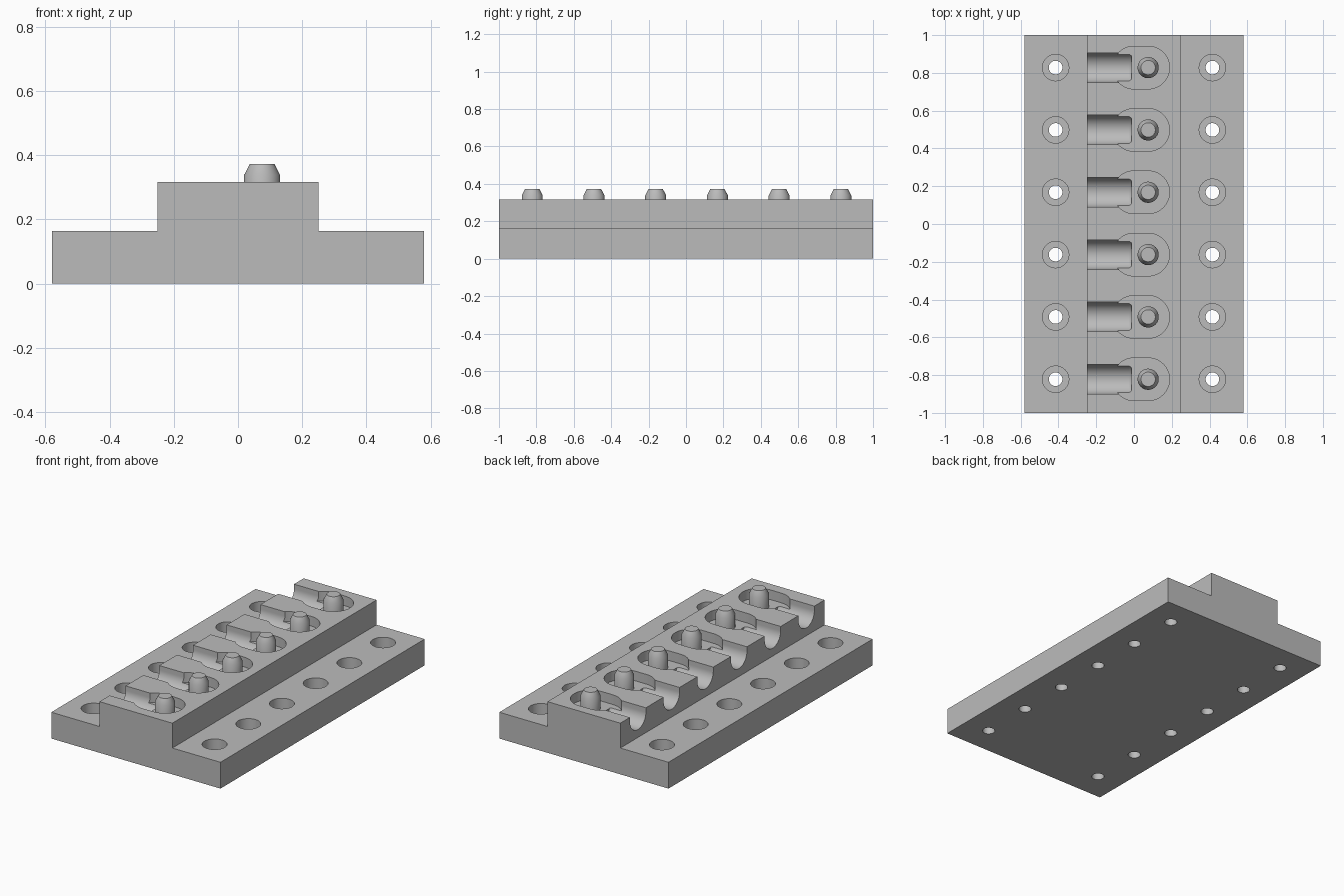
import bpy, bmesh, math
from mathutils import Matrix

if "Cube" in bpy.data.objects:
    bpy.data.objects.remove(bpy.data.objects["Cube"])

HALF_W, LEDGE, TOP, RIDGE = 0.58, 0.163, 0.317, 0.25
PEG_X, FLOOR = 0.075, 0.257
ROWS = [0.828 - 0.33 * i for i in range(6)]

grey = bpy.data.materials.new("plain grey")
grey.use_nodes = True
grey.diffuse_color = (0.5, 0.5, 0.5, 1)
grey.node_tree.nodes["Principled BSDF"].inputs["Base Color"].default_value = grey.diffuse_color


def loft(bm, rings):
    """Skin a list of equal-length rings and cap both ends."""
    loops = [[bm.verts.new(p) for p in ring] for ring in rings]
    n = len(loops[0])
    for a, b in zip(loops, loops[1:]):
        for i in range(n):
            j = (i + 1) % n
            bm.faces.new((a[i], a[j], b[j], b[i]))
    bm.faces.new(loops[0])
    bm.faces.new(loops[-1])


def lathe(bm, x, y, profile, sides=48):
    """Stack of circles (radius, height) about a vertical axis."""
    turn = [math.tau * i / sides for i in range(sides)]
    loft(bm, [[(x + r * math.cos(a), y + r * math.sin(a), z) for a in turn]
              for r, z in profile])


def finish(name, bm):
    bmesh.ops.recalc_face_normals(bm, faces=bm.faces)
    mesh = bpy.data.meshes.new(name)
    bm.to_mesh(mesh)
    bm.free()
    mesh.materials.append(grey)
    ob = bpy.data.objects.new(name, mesh)
    bpy.context.collection.objects.link(ob)
    return ob


def select(ob):
    bpy.ops.object.select_all(action='DESELECT')
    ob.select_set(True)
    bpy.context.view_layer.objects.active = ob


def smooth(ob):
    select(ob)
    bpy.ops.object.shade_smooth_by_angle(angle=math.radians(30))


def cut(target, cutter):
    mod = target.modifiers.new("cut", 'BOOLEAN')
    mod.operation, mod.solver, mod.object = 'DIFFERENCE', 'EXACT', cutter
    cutter.hide_render = True
    select(target)
    bpy.ops.object.modifier_apply(modifier=mod.name)
    bpy.data.objects.remove(cutter)


# Stepped base block: one side profile mirrored and extruded along y
half = [(HALF_W, 0), (HALF_W, LEDGE), (RIDGE, LEDGE), (RIDGE, TOP)]
outline = half + [(-x, z) for x, z in reversed(half)]
bm = bmesh.new()
loft(bm, [[(x, y, z) for x, z in outline] for y in (-1, 1)])
base = finish("stepped_base", bm)

# Counterbored screw holes along both ledges
bm = bmesh.new()
for y in ROWS:
    for x in (-0.415, 0.415):
        lathe(bm, x, y, [(0.036, -0.05), (0.036, 0.08), (0.07, 0.08), (0.07, 0.25)])
cut(base, finish("screw_hole_cutter", bm))

# Rounded pockets around the pegs
bm = bmesh.new()
R = 0.113
for y in ROWS:
    ring = []
    for cx, start in ((PEG_X, -90), (0.0, 90)):
        for i in range(25):
            a = math.radians(start + 7.5 * i)
            ring.append((cx + R * math.cos(a), y + R * math.sin(a)))
    loft(bm, [[(x, v, z) for x, v in ring] for z in (FLOOR, 0.45)])
cut(base, finish("pocket_cutter", bm))

# Round-bottomed grooves from the ridge side into each pocket
bm = bmesh.new()
AXIS = 0.29
for y in ROWS:
    rings = []
    for x, r in ((-0.3, 0.078), (-0.025, 0.078), (-0.013, 0.07)):
        arc = [math.pi + math.pi * i / 32 for i in range(33)]
        ring = [(x, y + r * math.cos(a), AXIS + r * math.sin(a)) for a in arc]
        rings.append(ring + [(x, y + r, 0.46), (x, y - r, 0.46)])
    loft(bm, rings)
cut(base, finish("groove_cutter", bm))
smooth(base)

# Chamfered pegs standing in the pockets
for i, y in enumerate(ROWS):
    bm = bmesh.new()
    lathe(bm, PEG_X, y, [(0.056, FLOOR - 0.01), (0.056, 0.338), (0.038, 0.373)])
    smooth(finish(f"peg_{i + 1}", bm))
